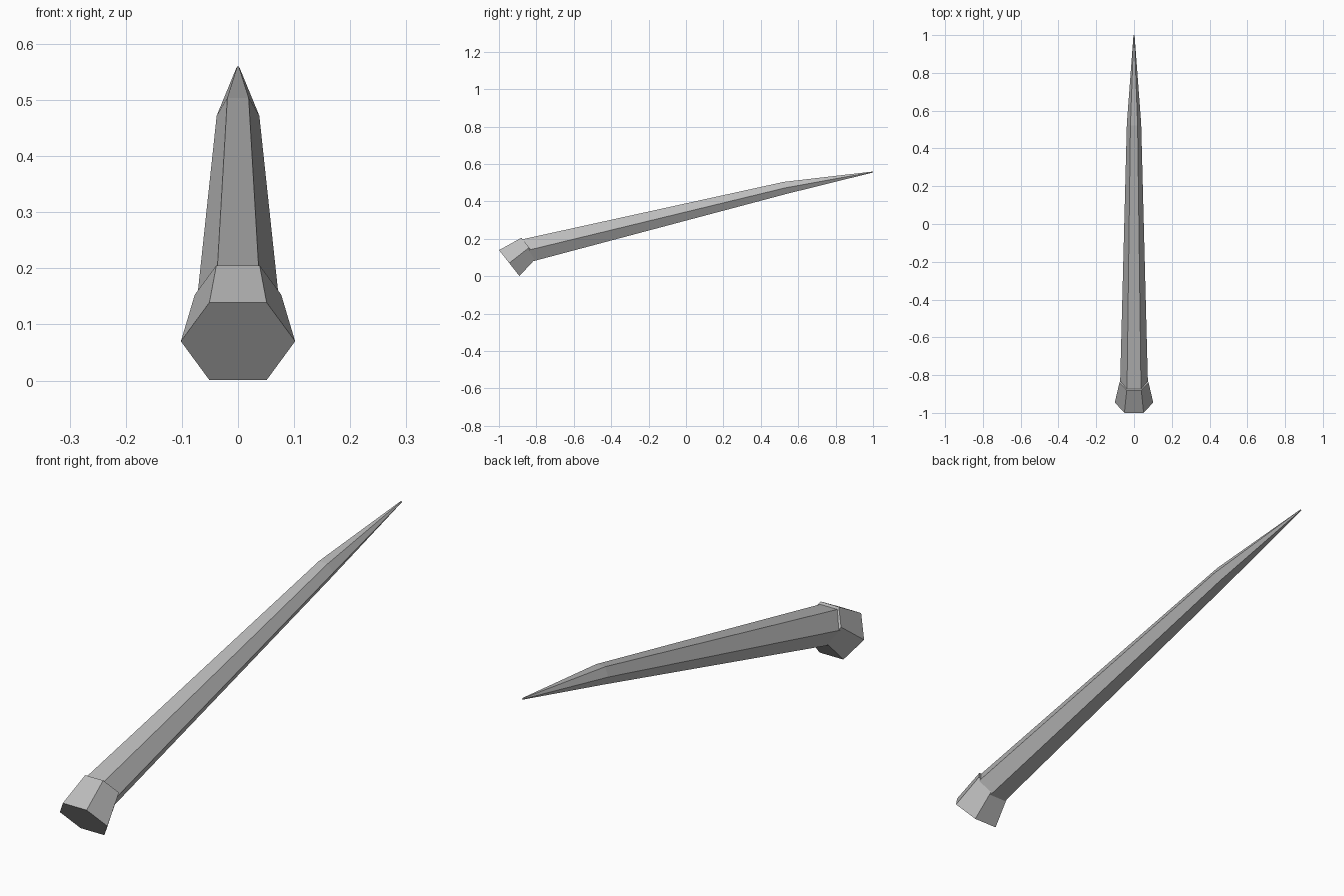
import bpy, bmesh, math
from mathutils import Vector

if "Cube" in bpy.data.objects:
    bpy.data.objects.remove(bpy.data.objects["Cube"])

metal = bpy.data.materials.new("grey_metal")
metal.diffuse_color = (0.5, 0.5, 0.5, 1)
metal.use_nodes = True
metal.node_tree.nodes["Principled BSDF"].inputs["Base Color"].default_value = metal.diffuse_color


def hex_loft(name, rings):
    """Loft closed hexagons; each ring is (y, z, radius, pitch of its axis in radians)."""
    bm = bmesh.new()
    loops = []
    for y, z, r, pitch in rings:
        up = Vector((0, -math.sin(pitch), math.cos(pitch)))
        loop = []
        for i in range(6):
            a = math.radians(60 * i)
            loop.append(bm.verts.new(Vector((r * math.cos(a), y, z)) + up * r * math.sin(a)))
        loops.append(loop)
    for a, b in zip(loops, loops[1:]):
        for i in range(6):
            j = (i + 1) % 6
            bm.faces.new((a[i], a[j], b[j], b[i]))
    bm.faces.new(loops[0])
    bm.faces.new(loops[-1])
    bmesh.ops.recalc_face_normals(bm, faces=bm.faces)
    mesh = bpy.data.meshes.new(name)
    bm.to_mesh(mesh)
    bm.free()
    mesh.materials.append(metal)
    obj = bpy.data.objects.new(name, mesh)
    bpy.context.collection.objects.link(obj)
    return obj


# Flared head, tilted more steeply than the shaft
tilt = math.atan2(0.618, 0.786)
hex_loft("spike_head", [
    (-0.945, 0.07, 0.1018, tilt),
    (-0.839, 0.153, 0.077, tilt),
])

# Tapering shaft, seated inside the head, ending in a sharp point
slope = math.atan(0.2425)
hex_loft("spike_shaft", [
    (-0.87, 0.1325, 0.0743, slope),
    (0.53, 0.472, 0.038, slope),
    (0.9995, 0.557, 0.003, slope),
])
